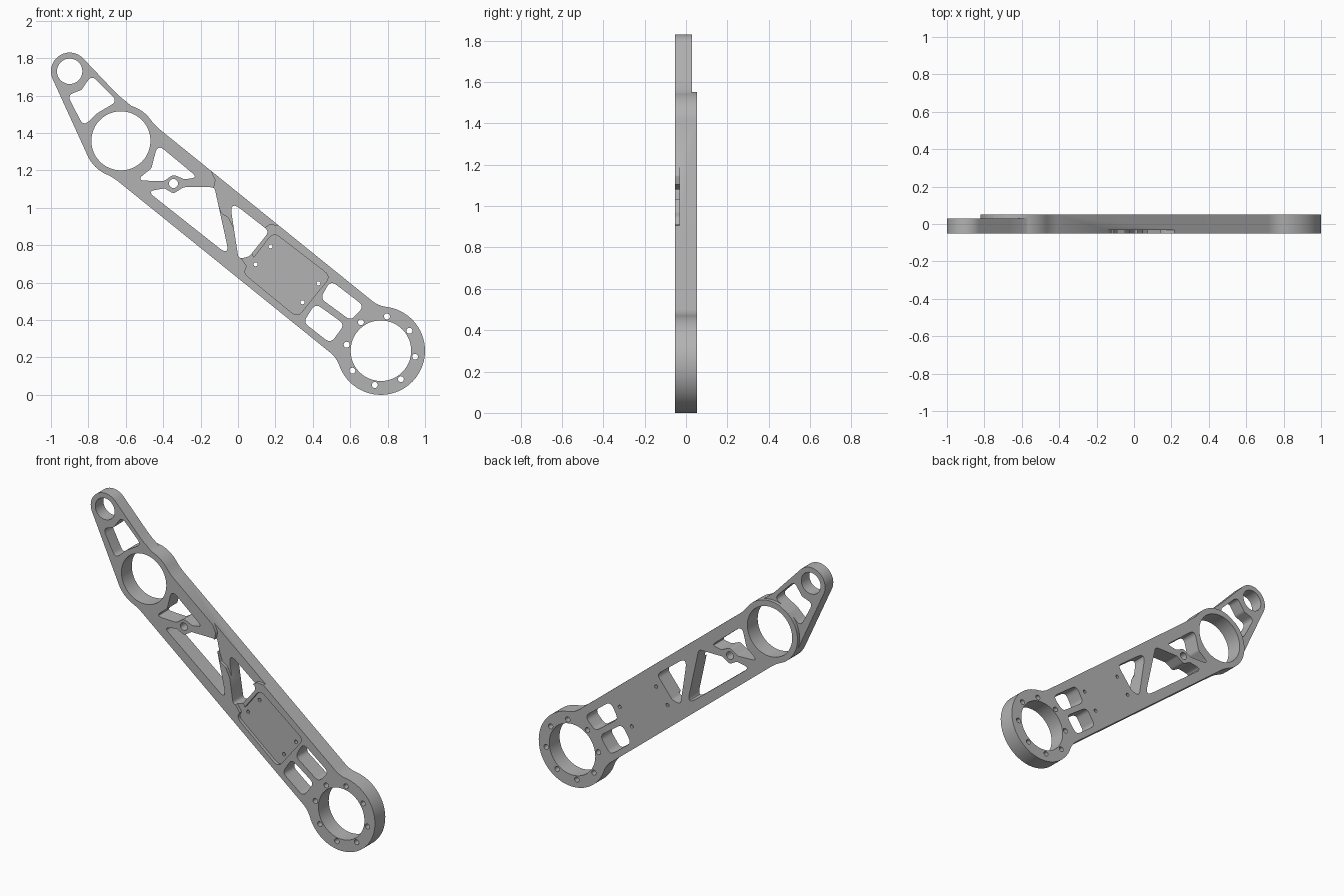
import bpy, bmesh
from math import cos, sin, radians, degrees, atan2, hypot, sqrt, pi
from mathutils import Vector

cube = bpy.data.objects.get("Cube")
if cube:
    bpy.data.objects.remove(cube, do_unlink=True)

# One plain machined metal colour
metal = bpy.data.materials.new("grey metal")
metal.use_nodes = True
grey = (0.45, 0.45, 0.45, 1)
metal.diffuse_color = grey
metal.node_tree.nodes["Principled BSDF"].inputs["Base Color"].default_value = grey

FRONT, BACK, TIP_BACK = -0.052, 0.052, 0.03
FLOOR = FRONT + 0.02          # depth of the shallow front recesses
HUB = Vector((-0.626, 1.358))   # upper bearing ring
BASE = Vector((0.764, 0.236))   # lower bearing ring
TIP = Vector((-0.9, 1.73))      # small end eye


def arc(c, r, a0, a1, n):
    """Points on an arc, angles in degrees."""
    return [Vector((c[0] + r * cos(radians(a0 + (a1 - a0) * i / n)),
                    c[1] + r * sin(radians(a0 + (a1 - a0) * i / n)))) for i in range(n + 1)]


def circle(c, r, n=48):
    return arc(c, r, 0, 360, n)[:-1]


def rounded(corners, r, n=6):
    """Polygon with every corner filleted."""
    pts = [Vector(c) for c in corners]
    out = []
    for i, p in enumerate(pts):
        a, b = pts[i - 1] - p, pts[(i + 1) % len(pts)] - p
        half = a.angle(b) / 2
        t = min(r / max(sin(half) / cos(half), 0.01), 0.45 * min(a.length, b.length))
        s, e = p + a.normalized() * t, p + b.normalized() * t
        for k in range(n + 1):
            f = k / n
            out.append(s * (1 - f) ** 2 + p * 2 * f * (1 - f) + e * f * f)
    return out


def prism(name, outlines, y0, y1):
    """Extrude outlines in the xz plane from y0 to y1."""
    bm = bmesh.new()
    for pts in outlines:
        face = bm.faces.new([bm.verts.new((p[0], y0, p[1])) for p in pts])
        res = bmesh.ops.extrude_face_region(bm, geom=[face])
        moved = [v for v in res["geom"] if isinstance(v, bmesh.types.BMVert)]
        bmesh.ops.translate(bm, verts=moved, vec=(0, y1 - y0, 0))
    bmesh.ops.recalc_face_normals(bm, faces=bm.faces[:])
    mesh = bpy.data.meshes.new(name)
    bm.to_mesh(mesh)
    bm.free()
    mesh.materials.append(metal)
    obj = bpy.data.objects.new(name, mesh)
    bpy.context.collection.objects.link(obj)
    return obj


def combine(target, other, operation):
    """Apply a boolean, then drop the helper."""
    other.hide_render = True
    mod = target.modifiers.new("bool", 'BOOLEAN')
    mod.operation, mod.solver, mod.object = operation, 'EXACT', other
    bpy.context.view_layer.objects.active = target
    bpy.ops.object.modifier_apply(modifier=mod.name)
    bpy.data.objects.remove(other, do_unlink=True)


# Main arm: two rings joined by a straight bar with concave fillets
axis = BASE - HUB
length = axis.length
d = axis.normalized()
nrm = Vector((-d.y, d.x))
h, r1, r2, f1, f2 = 0.178, 0.195, 0.236, 0.3, 0.15
u1 = sqrt((r1 + f1) ** 2 - (h + f1) ** 2)
u2 = sqrt((r2 + f2) ** 2 - (h + f2) ** 2)
a1, a2 = degrees(atan2(h + f1, u1)), degrees(atan2(h + f2, u2))
side = (arc((0, 0), r1, 180, a1, 20)
        + arc((u1, h + f1), f1, a1 + 180, 270, 6)[1:]
        + arc((length - u2, h + f2), f2, 270, 360 - a2, 8)
        + arc((length, 0), r2, 180 - a2, 0, 24)[1:])
loop = side + [Vector((p.x, -p.y)) for p in reversed(side[1:-1])]
arm = prism("arm_plate", [[HUB + d * p.x + nrm * p.y for p in loop]], FRONT, BACK)

# Thinner end lug
lug = (arc(TIP, 0.1, 204.6, 44, 24)
       + [Vector(p) for p in ((-0.66, 1.622), (-0.63, 1.593), (-0.6, 1.57), (-0.565, 1.54))]
       + [HUB, HUB + Vector((-0.909, -0.416)) * r1])
combine(arm, prism("end_lug", [lug], FRONT, TIP_BACK), 'UNION')

# Lightening windows
windows = [
    rounded([(-.783, 1.709), (-.644, 1.57), (-.751, 1.507), (-.826, 1.436),
             (-.912, 1.602), (-.837, 1.63)], 0.03),
    rounded([(-.43, 1.34), (-.217, 1.163), (-.286, 1.152), (-.345, 1.178),
             (-.398, 1.142), (-.543, 1.147), (-.463, 1.211)], 0.03),
    rounded([(-.484, 1.088), (-.393, 1.104), (-.345, 1.076), (-.291, 1.11),
             (-.126, 1.11), (-.045, .741)], 0.025),
    rounded([(-.045, 1.04), (.168, .874), (.061, .741), (.003, .725)], 0.03),
    rounded([(.495, .612), (.676, .473), (.602, .398), (.441, .516)], 0.035),
    rounded([(.414, .489), (.57, .377), (.495, .275), (.35, .388)], 0.035),
]

# Bores, bolt circle and small drilled holes
bores = [circle(HUB, 0.158), circle(BASE, 0.162), circle(TIP, 0.068, 32),
         circle((-.345, 1.13), 0.024, 20)]
bolts = [circle(p, 0.016, 16) for p in arc(BASE, 0.186, -10, 305, 7)]
pins = [circle(p, 0.011, 12) for p in ((.174, .794), (.094, .698), (.43, .596), (.345, .495))]
combine(arm, prism("through_cutter", windows + bores + bolts + pins, -0.2, 0.2), 'DIFFERENCE')

# Shallow front recesses: edge relief, cover pocket and its cable notch
relief = [(-.147, 1.206), (-.12, 1.147), (-.131, 1.099), (-.088, .971), (-.051, .949),
          (.008, .83), (.126, .832), (.136, .89), (.168, .912), (.227, .906),
          (.25, 1.05), (-.05, 1.31)]
pocket = [(.19, .869), (.495, .634), (.318, .414), (.024, .655)]
notch = [(.008, .746), (.072, .757), (.094, .714), (.051, .682)]
for name, shape, r in (("edge_relief", relief, 0.015), ("cover_pocket", pocket, 0.04),
                       ("cable_notch", notch, 0.01)):
    combine(arm, prism(name, [rounded(shape, r)], -0.2, FLOOR), 'DIFFERENCE')

# Smooth curved walls, keep machined edges crisp
bpy.ops.object.select_all(action='DESELECT')
arm.select_set(True)
bpy.context.view_layer.objects.active = arm
bpy.ops.object.shade_smooth_by_angle(angle=radians(30))
